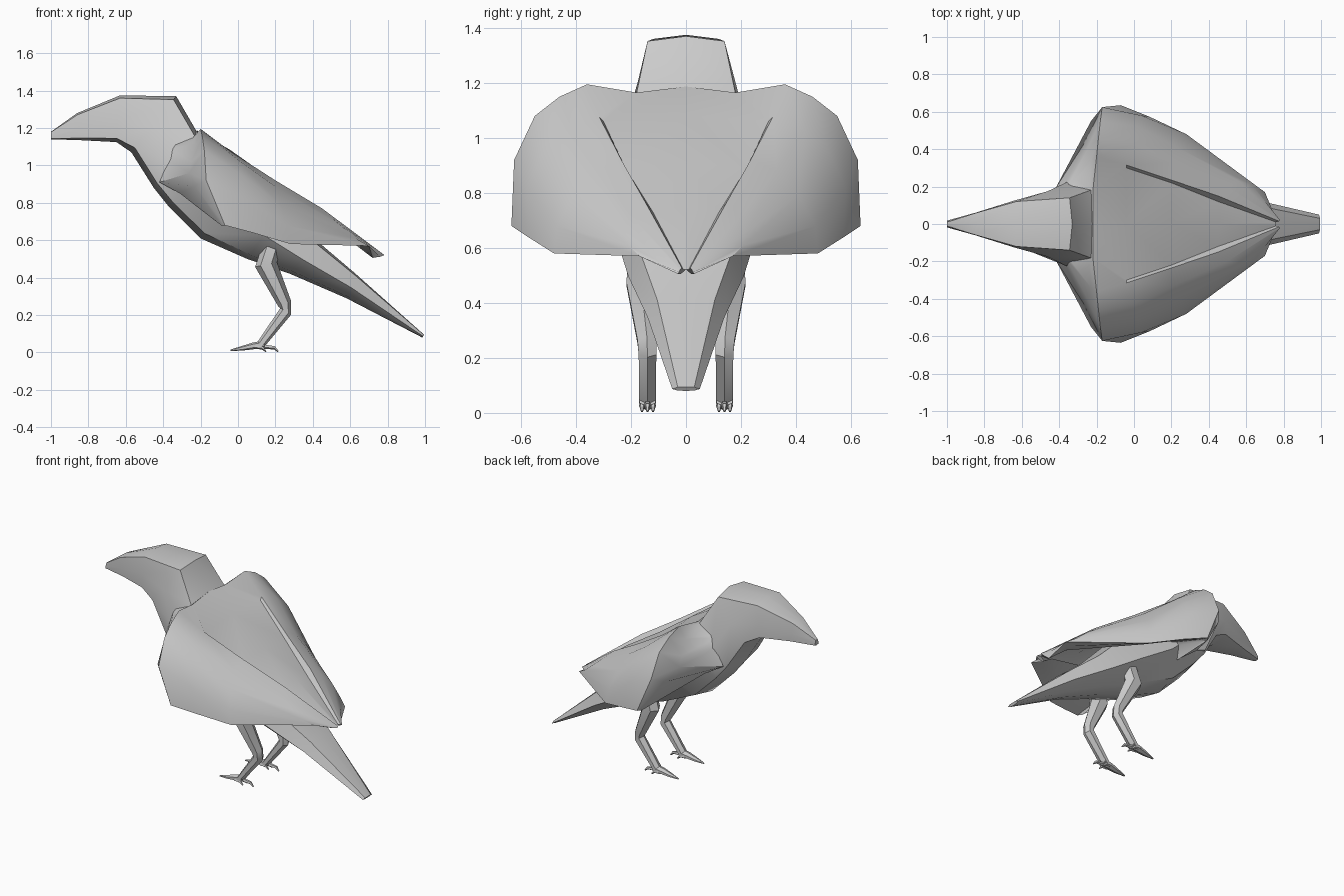
import bpy, bmesh, math
from mathutils import Vector

if "Cube" in bpy.data.objects:
    bpy.data.objects.remove(bpy.data.objects["Cube"])


def loft(name, rings, closed=True, mirror=False):
    """Skin a list of equal-length point rings and cap the ends."""
    bm = bmesh.new()
    vs = [[bm.verts.new(p) for p in r] for r in rings]
    n = len(rings[0])
    for a, b in zip(vs, vs[1:]):
        for i in range(n if closed else n - 1):
            j = (i + 1) % n
            bm.faces.new((a[i], a[j], b[j], b[i]))
    if closed:
        bm.faces.new(vs[0])
    bm.faces.new(vs[-1])
    bmesh.ops.recalc_face_normals(bm, faces=bm.faces)
    me = bpy.data.meshes.new(name)
    bm.to_mesh(me)
    bm.free()
    ob = bpy.data.objects.new(name, me)
    bpy.context.collection.objects.link(ob)
    bpy.ops.object.select_all(action='DESELECT')
    bpy.context.view_layer.objects.active = ob
    ob.select_set(True)
    bpy.ops.object.shade_smooth_by_angle(angle=math.radians(36))
    if mirror:
        m = ob.modifiers.new("mirror", 'MIRROR')
        m.use_axis = (False, True, False)
    return ob


def body_ring(xt, zt, xb, zb, wt, wm, low):
    """Eight-sided section hung between a top and a bottom point."""
    t, b = Vector((xt, 0, zt)), Vector((xb, 0, zb))
    half = [(0.06, wt), (0.55, wm), (0.92, wm * low)]
    right = [t.lerp(b, f) + Vector((0, w, 0)) for f, w in half]
    left = [Vector((p.x, -p.y, p.z)) for p in reversed(right)]
    return [t] + right + [b] + left


def tube(name, path, sides=6):
    """Tapered limb; each path entry is x, y, z, radius, y radius."""
    rings = []
    pts = [Vector(p[:3]) for p in path]
    for i, p in enumerate(path):
        t = (pts[min(i + 1, len(pts) - 1)] - pts[max(i - 1, 0)])
        t.y = 0
        t.normalize()
        u = Vector((t.z, 0, -t.x))
        rings.append([pts[i] + u * p[3] * math.cos(k * math.tau / sides)
                      + Vector((0, p[4] * math.sin(k * math.tau / sides), 0))
                      for k in range(sides)])
    loft(name, rings, mirror=True)


# Beak, head, neck, belly and tail as one skin
loft("body", [body_ring(*r) for r in [
    (-1.0, 1.18, -1.0, 1.14, .01, .018, .95),
    (-.86, 1.28, -.84, 1.135, .055, .06, .98),
    (-.63, 1.375, -.65, 1.125, .12, .125, .98),
    (-.33, 1.37, -.57, 1.07, .14, .175, .85),
    (-.22, 1.18, -.45, .88, .18, .23, .75),
    (-.12, 1.10, -.37, .78, .20, .26, .65),
    (.05, .96, -.20, .61, .19, .27, .6),
    (.25, .78, .05, .50, .17, .25, .58),
    (.43, .59, .28, .42, .165, .21, .55),
    (.63, .42, .58, .29, .105, .14, .5),
    (.995, .095, .985, .08, .03, .05, .6)]])

# Folded wing and half of the mantle: mantle edge, wing inner edge ... lower edge
stations = [
    [(-.35, .18, 1.11), (-.36, .19, 1.09), (-.37, .21, 1.03),
     (-.42, .19, .91), (-.31, .24, .85), (-.17, .25, .74)],
    [(-.24, .18, 1.15), (-.23, .34, 1.11), (-.25, .40, 1.02),
     (-.26, .44, .96), (-.23, .55, .89), (-.09, .61, .68)],
    [(-.22, .18, 1.165), (-.20, .36, 1.195), (-.19, .46, 1.15),
     (-.18, .55, 1.08), (-.17, .625, .92), (-.07, .635, .68)],
    [(-.04, .30, 1.06), (-.04, .315, 1.075), (0, .43, 1.03),
     (.02, .52, .95), (.04, .58, .82), (.08, .575, .64)],
    [(.20, .22, .89), (.20, .235, .92), (.21, .33, .88),
     (.23, .41, .79), (.26, .47, .68), (.28, .48, .58)],
    [(.45, .12, .73), (.45, .15, .77), (.50, .20, .72),
     (.56, .23, .67), (.63, .21, .61), (.70, .17, .57)],
    [(.76, .01, .522), (.775, .015, .527), (.78, .02, .523),
     (.78, .022, .52), (.76, .025, .512), (.72, .03, .506)]]
rings = []
for i, s in enumerate(stations):
    (mx, my, mz), (ox, oy, oz) = s[0], s[-1]
    # the underside rises inwards to meet the body, leaving a thin wing
    k = (0, .9, 1, 1, .9, .1, 0)[i]
    back = .08 if i == 5 else 0
    u1 = (ox - .03 * k - back / 2, oy - .10 * k - back / 2, oz + .045 * k)
    u2 = (ox - .06 * k - back, oy * (.4 if k else .6), oz + .16 * k)
    rings.append([(mx, 0, mz + (.022 if my > .05 else 0))] + s + [u1, u2])
loft("wings", rings, closed=False, mirror=True)

# Legs and toes
tube("leg", [(.185, .155, .58, .05, .06), (.15, .165, .47, .06, .06),
             (.25, .142, .26, .037, .04), (.255, .14, .22, .034, .037),
             (.12, .14, .04, .022, .035)])
tube("front_toe", [(.14, .14, .045, .02, .033), (.08, .14, .035, .018, .03),
                   (.02, .14, .022, .012, .02), (-.04, .14, .012, .004, .005)])
for name, y in (("outer_toe", .16), ("back_toe", .14), ("inner_toe", .12)):
    reach = .215 if y == .14 else .15
    tube(name, [(.11, .14, .035, .016, .016), (reach - .06, y, .03, .012, .012),
                (reach - .02, y, .026, .01, .01), (reach, y, .005, .004, .004)], 5)
